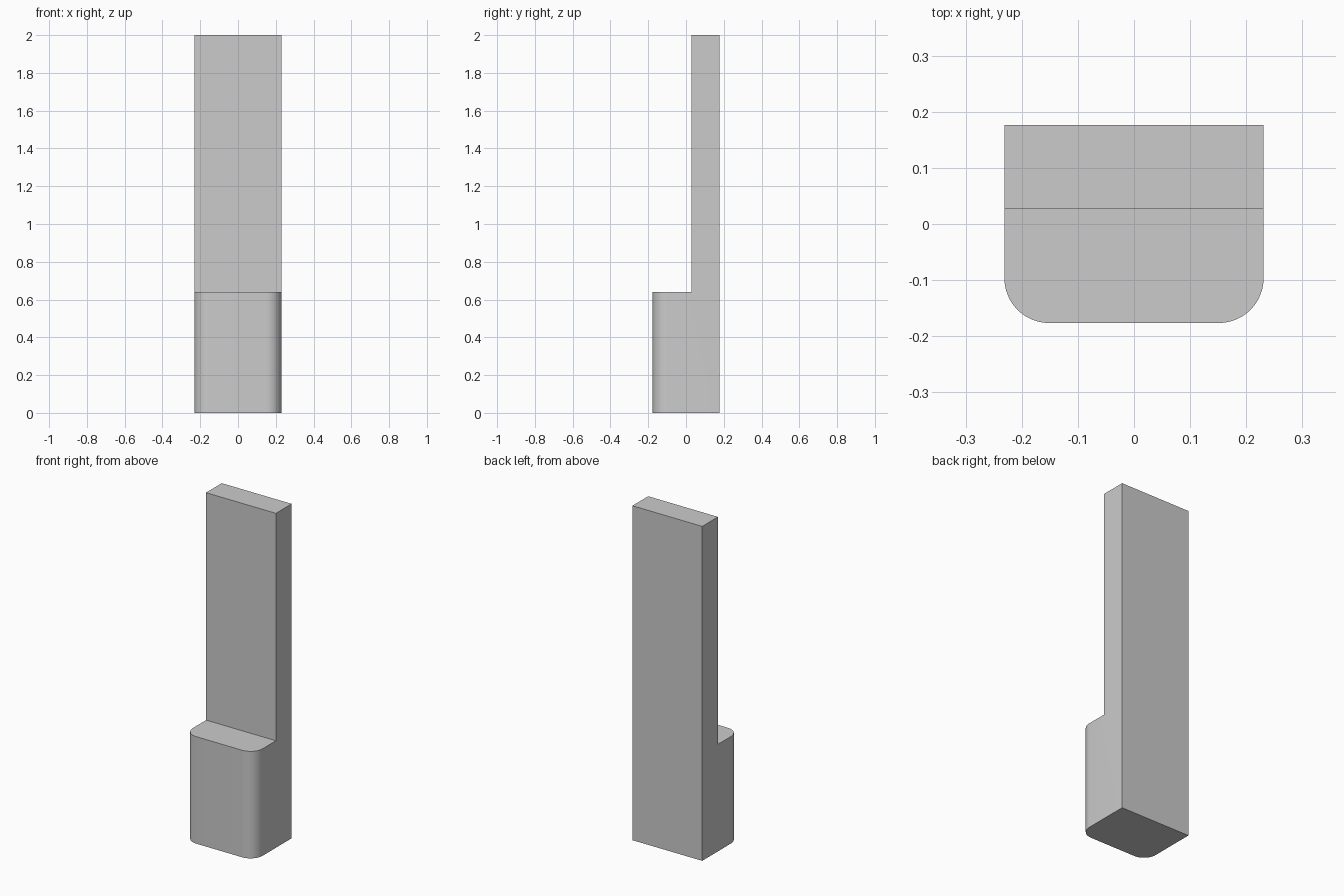
import bpy, bmesh

if "Cube" in bpy.data.objects:
    bpy.data.objects.remove(bpy.data.objects["Cube"])

HALF_W, HALF_D = 0.231, 0.1765
STEP_Y, STEP_Z, HEIGHT = 0.028, 0.64, 2.0
RADIUS, SEGMENTS = 0.08, 12

# Side outline (y, z): deep base stepping back to a tall thin slab
profile = [(-HALF_D, 0), (HALF_D, 0), (HALF_D, HEIGHT),
           (STEP_Y, HEIGHT), (STEP_Y, STEP_Z), (-HALF_D, STEP_Z)]

# Extrude the outline across the width
bm = bmesh.new()
side = bm.faces.new([bm.verts.new((-HALF_W, y, z)) for y, z in profile])
extruded = bmesh.ops.extrude_face_region(bm, geom=[side])["geom"]
new_verts = [g for g in extruded if isinstance(g, bmesh.types.BMVert)]
bmesh.ops.translate(bm, verts=new_verts, vec=(2 * HALF_W, 0, 0))
# Extruding may drop the starting cap, so close any open boundary
open_edges = [e for e in bm.edges if e.is_boundary]
if open_edges:
    bmesh.ops.holes_fill(bm, edges=open_edges, sides=0)
bmesh.ops.recalc_face_normals(bm, faces=bm.faces)

# Round the two upright front corners of the base
corners = [e for e in bm.edges
           if all(abs(v.co.y + HALF_D) < 1e-5 for v in e.verts)
           and abs(e.verts[0].co.x - e.verts[1].co.x) < 1e-5]
bmesh.ops.bevel(bm, geom=corners, offset=RADIUS, offset_type='OFFSET',
                segments=SEGMENTS, profile=0.5, affect='EDGES')
bmesh.ops.recalc_face_normals(bm, faces=bm.faces)

mesh = bpy.data.meshes.new("stepped_post")
bm.to_mesh(mesh)
bm.free()
post = bpy.data.objects.new("stepped_post", mesh)
bpy.context.collection.objects.link(post)

# Smooth the rounded corners, keep the other edges sharp
bpy.context.view_layer.objects.active = post
post.select_set(True)
bpy.ops.object.shade_smooth_by_angle(angle=0.52)
